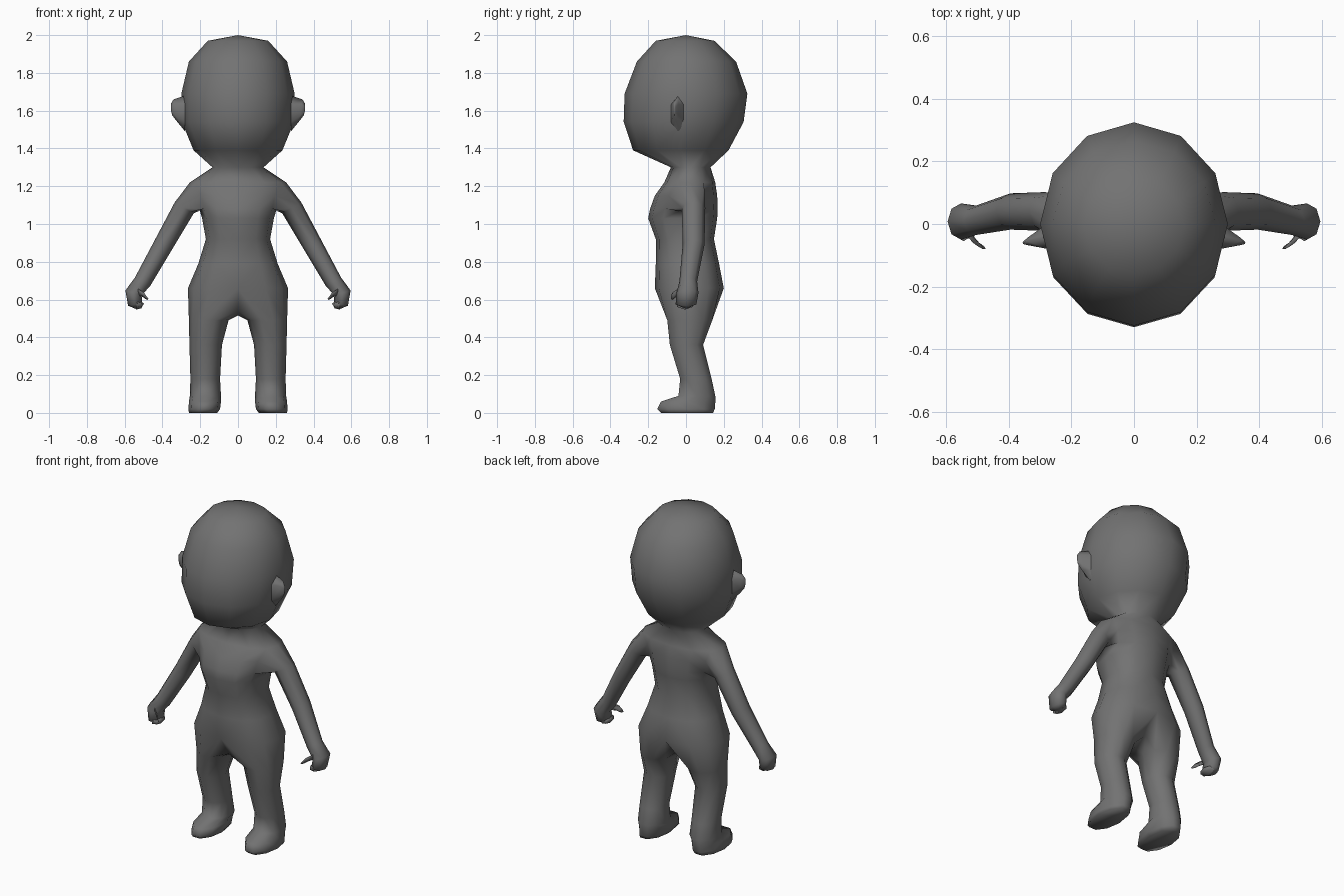
import bpy, bmesh, math
from mathutils import Vector

if "Cube" in bpy.data.objects:
    bpy.data.objects.remove(bpy.data.objects["Cube"])

gray = bpy.data.materials.new("clay gray")
gray.diffuse_color = (0.17, 0.17, 0.17, 1)
gray.use_nodes = True
gray.node_tree.nodes["Principled BSDF"].inputs["Base Color"].default_value = gray.diffuse_color


def finish(name, bm):
    """Turn a half mesh into a smooth object mirrored across x = 0."""
    bmesh.ops.recalc_face_normals(bm, faces=bm.faces[:])
    mesh = bpy.data.meshes.new(name)
    bm.to_mesh(mesh)
    bm.free()
    mesh.materials.append(gray)
    for p in mesh.polygons:
        p.use_smooth = True
    obj = bpy.data.objects.new(name, mesh)
    bpy.context.collection.objects.link(obj)
    mod = obj.modifiers.new("mirror", 'MIRROR')
    mod.use_clip = True
    mod.merge_threshold = 0.001
    return obj


def bridge(bm, a, b, closed=True):
    n = len(a)
    for i in range(n if closed else n - 1):
        j = (i + 1) % n
        bm.faces.new((a[i], a[j], b[j], b[i]))


def ring(bm, c, u, v, n, start=0.0):
    """Closed elliptical ring spanned by the radius vectors u and v."""
    c, u, v = Vector(c), Vector(u), Vector(v)
    return [bm.verts.new(c + u * math.cos(start + math.tau * k / n)
                         + v * math.sin(start + math.tau * k / n)) for k in range(n)]


def cap(bm, r, tip):
    t = bm.verts.new(tip)
    for i in range(len(r)):
        bm.faces.new((r[i], r[(i + 1) % len(r)], t))


def spow(x, p):
    return math.copysign(abs(x) ** p, x)


# ---- body: half torso and head, from hips to crown
bm = bmesh.new()
# z, half width, front y, back y, squareness
levels = [
    (0.66, 0.265, -0.165, 0.20, 0.85),
    (0.79, 0.21, -0.16, 0.175, 0.85),
    (0.92, 0.17, -0.16, 0.148, 0.85),
    (1.03, 0.19, -0.20, 0.165, 0.85),
    (1.08, 0.205, -0.19, 0.168, 0.85),
    (1.15, 0.22, -0.165, 0.165, 0.85),
    (1.22, 0.255, -0.115, 0.155, 0.85),
    (1.30, 0.135, -0.08, 0.13, 1),
    (1.39, 0.235, -0.28, 0.225, 1),
    (1.54, 0.297, -0.33, 0.305, 1),
    (1.69, 0.30, -0.325, 0.325, 1),
    (1.86, 0.26, -0.26, 0.265, 1),
    (1.97, 0.16, -0.16, 0.15, 1),
]
rows = []
for z, w, yf, yb, p in levels:
    row = []
    for k in range(7):
        a = math.radians(-90 + 30 * k)
        x = 0 if k in (0, 6) else w * spow(math.cos(a), p)
        row.append(bm.verts.new((x, (yf + yb) / 2 + (yb - yf) / 2 * spow(math.sin(a), p), z)))
    rows.append(row)
for i in range(len(rows) - 1):
    for k in range(6):
        if i in (4, 5) and k in (2, 3):
            continue                      # opening for the arm
        bm.faces.new((rows[i][k], rows[i][k + 1], rows[i + 1][k + 1], rows[i + 1][k]))
crown = bm.verts.new((0, 0, 2.0))
for k in range(6):
    bm.faces.new((rows[-1][k], rows[-1][k + 1], crown))

# ---- body: leg and foot, growing from the hips and crotch line
crotch = [bm.verts.new(p) for p in ((0, 0.10, 0.55), (0, 0.01, 0.515), (0, -0.09, 0.54))]
prev = rows[0] + crotch
# z, inner x, outer x, front y, back y
for z, x0, x1, y0, y1 in [
    (0.49, 0.05, 0.26, -0.105, 0.145),
    (0.36, 0.085, 0.257, -0.09, 0.095),
    (0.18, 0.095, 0.252, -0.035, 0.14),
    (0.09, 0.09, 0.255, -0.045, 0.16),
    (0.06, 0.09, 0.26, -0.14, 0.163),
    (0.02, 0.095, 0.262, -0.16, 0.16),
    (0.0, 0.11, 0.26, -0.14, 0.15),
]:
    cur = ring(bm, ((x0 + x1) / 2, (y0 + y1) / 2, z), ((x1 - x0) / 2, 0, 0),
               (0, (y1 - y0) / 2, 0), 10, math.radians(-108))
    bridge(bm, prev, cur)
    prev = cur
bm.faces.new(prev)

# ---- body: arm and hand, growing from the shoulder opening
prev = [rows[i][k] for i, k in
        ((6, 3), (6, 4), (5, 4), (4, 4), (4, 3), (4, 2), (5, 2), (6, 2))]
# centre, outward radius, sideways radius, upward tilt of the ring
for c, r, s, tilt in [
    ((0.285, 0.04, 1.085), 0.058, 0.062, 0.52),
    ((0.395, 0.04, 0.89), 0.052, 0.058, 0.52),
    ((0.505, 0.012, 0.695), 0.046, 0.047, 0.50),
    ((0.553, 0.008, 0.635), 0.045, 0.058, 0.3),
    ((0.545, 0.0, 0.575), 0.038, 0.055, -0.2),
]:
    cur = ring(bm, c, (r * math.cos(tilt), 0, r * math.sin(tilt)), (0, s, 0), 8)
    bridge(bm, prev, cur)
    prev = cur
cap(bm, prev, (0.54, 0.0, 0.55))
finish("body", bm)


def stub(name, n, rings, tip):
    """Small tapering part made of rings (centre, u, v) and a tip."""
    b = bmesh.new()
    last = None
    for c, u, v in rings:
        cur = ring(b, c, u, v, n)
        if last:
            bridge(b, last, cur)
        last = cur
    cap(b, last, tip)
    finish(name, b)


# ---- ears, thumbs and curled fingers
stub("ear", 6, [((0.28, -0.04, 1.585), (0, 0, 0.095), (0, 0.045, 0)),
                ((0.335, -0.055, 1.605), (0.006, 0, 0.055), (0, 0.015, 0)),
                ((0.352, -0.06, 1.605), (0.004, 0, 0.03), (0, 0.005, 0))],
     (0.356, -0.06, 1.605))
stub("thumb", 6, [((0.535, -0.025, 0.645), (0.01, 0, 0.024), (0.014, 0.018, 0)),
                  ((0.505, -0.06, 0.628), (0.01, 0, 0.018), (0.014, 0.014, 0)),
                  ((0.487, -0.072, 0.61), (0.009, 0, 0.012), (0.01, 0.01, 0))],
     (0.48, -0.078, 0.602))
stub("fingers", 6, [((0.54, -0.005, 0.575), (0, 0, 0.028), (0, 0.05, 0)),
                    ((0.512, -0.005, 0.572), (0, 0, 0.018), (0, 0.045, 0))],
     (0.498, -0.005, 0.578))
